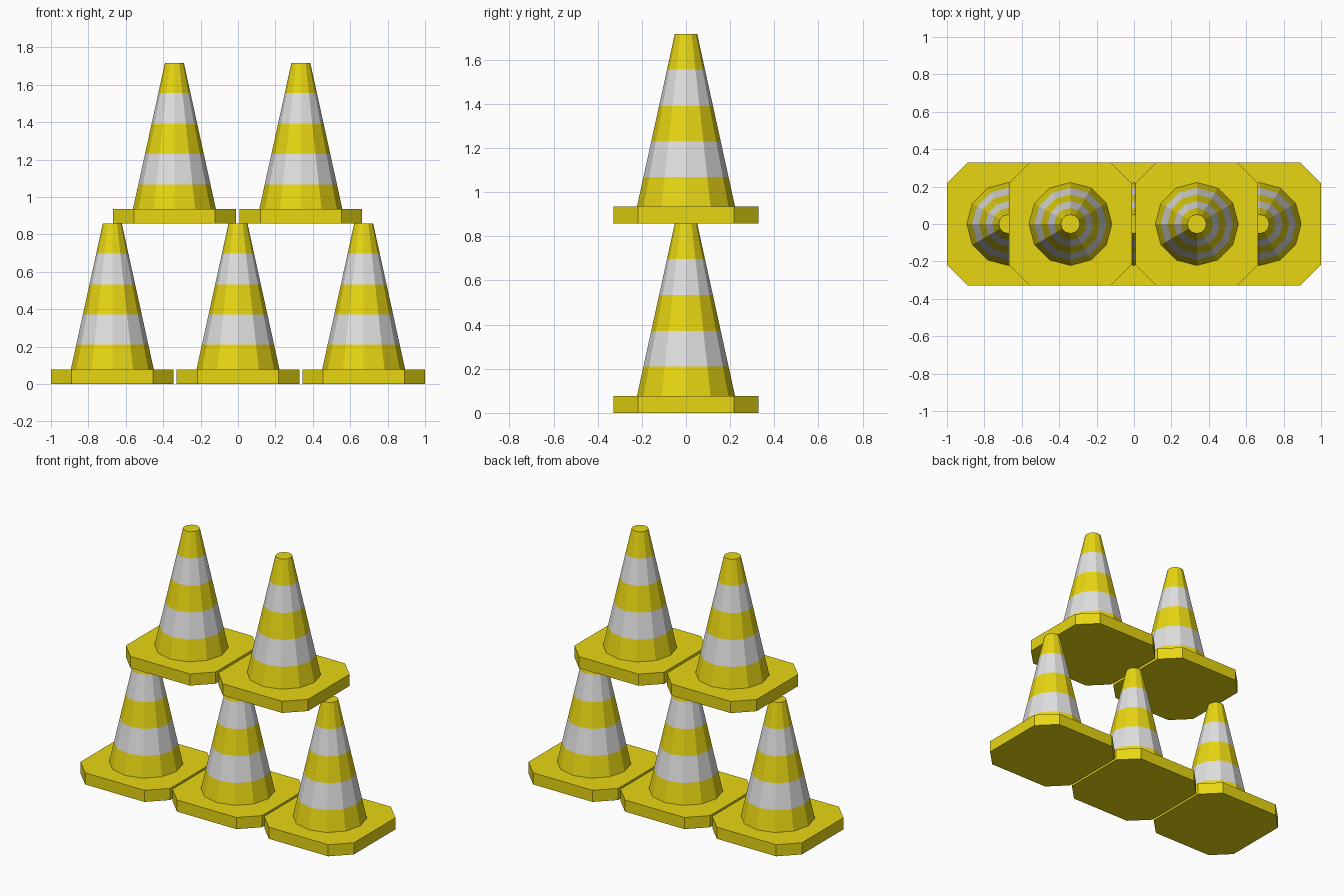
import bpy, bmesh, math

if "Cube" in bpy.data.objects:
    bpy.data.objects.remove(bpy.data.objects["Cube"])

HALF, FLAT = 0.328, 0.217      # base half width, half length of its straight sides
BASE_H, CONE_H = 0.077, 0.857  # base thickness, overall cone height
R_LOW, R_TOP, SIDES = 0.222, 0.051, 12
BANDS = [BASE_H, 0.21, 0.372, 0.533, 0.697, CONE_H]


def material(name, rgb):
    m = bpy.data.materials.new(name)
    m.diffuse_color = (*rgb, 1)
    m.use_nodes = True
    m.node_tree.nodes["Principled BSDF"].inputs["Base Color"].default_value = m.diffuse_color
    return m


yellow = material("yellow", (0.80, 0.67, 0.006))
white = material("light_grey", (0.74, 0.74, 0.74))


def finish(bm, name, loc):
    bmesh.ops.recalc_face_normals(bm, faces=bm.faces[:])
    me = bpy.data.meshes.new(name)
    bm.to_mesh(me)
    bm.free()
    me.materials.append(yellow)
    me.materials.append(white)
    ob = bpy.data.objects.new(name, me)
    ob.location = loc
    bpy.context.collection.objects.link(ob)


def make_base(name, loc):
    # square plate with chamfered corners
    bm = bmesh.new()
    a, b = HALF, FLAT
    outline = [(a, -b), (a, b), (b, a), (-b, a), (-a, b), (-a, -b), (-b, -a), (b, -a)]
    face = bm.faces.new([bm.verts.new((x, y, 0)) for x, y in outline])
    ext = bmesh.ops.extrude_face_region(bm, geom=[face], use_keep_orig=True)
    top = [g for g in ext["geom"] if isinstance(g, bmesh.types.BMVert)]
    bmesh.ops.translate(bm, verts=top, vec=(0, 0, BASE_H))
    finish(bm, name, loc)


def make_cone(name, loc):
    # tapered body built ring by ring, every second band is light
    bm = bmesh.new()
    rings = []
    for z in BANDS:
        t = (z - BASE_H) / (CONE_H - BASE_H)
        r = R_LOW + (R_TOP - R_LOW) * t
        rings.append([bm.verts.new((r * math.cos(math.tau * i / SIDES),
                                    r * math.sin(math.tau * i / SIDES), z))
                      for i in range(SIDES)])
    for k in range(len(rings) - 1):
        lo, hi = rings[k], rings[k + 1]
        for i in range(SIDES):
            j = (i + 1) % SIDES
            bm.faces.new((lo[i], lo[j], hi[j], hi[i])).material_index = k % 2
    bm.faces.new(rings[-1])
    bm.faces.new(rings[0][::-1])
    finish(bm, name, loc)


# three cones below, two stacked on top
spots = [(-0.672, 0), (0, 0), (0.672, 0), (-0.34, CONE_H + 0.001), (0.336, CONE_H + 0.001)]
for n, (x, z) in enumerate(spots, 1):
    make_base(f"cone_base_{n}", (x, 0, z))
    make_cone(f"cone_body_{n}", (x, 0, z))
